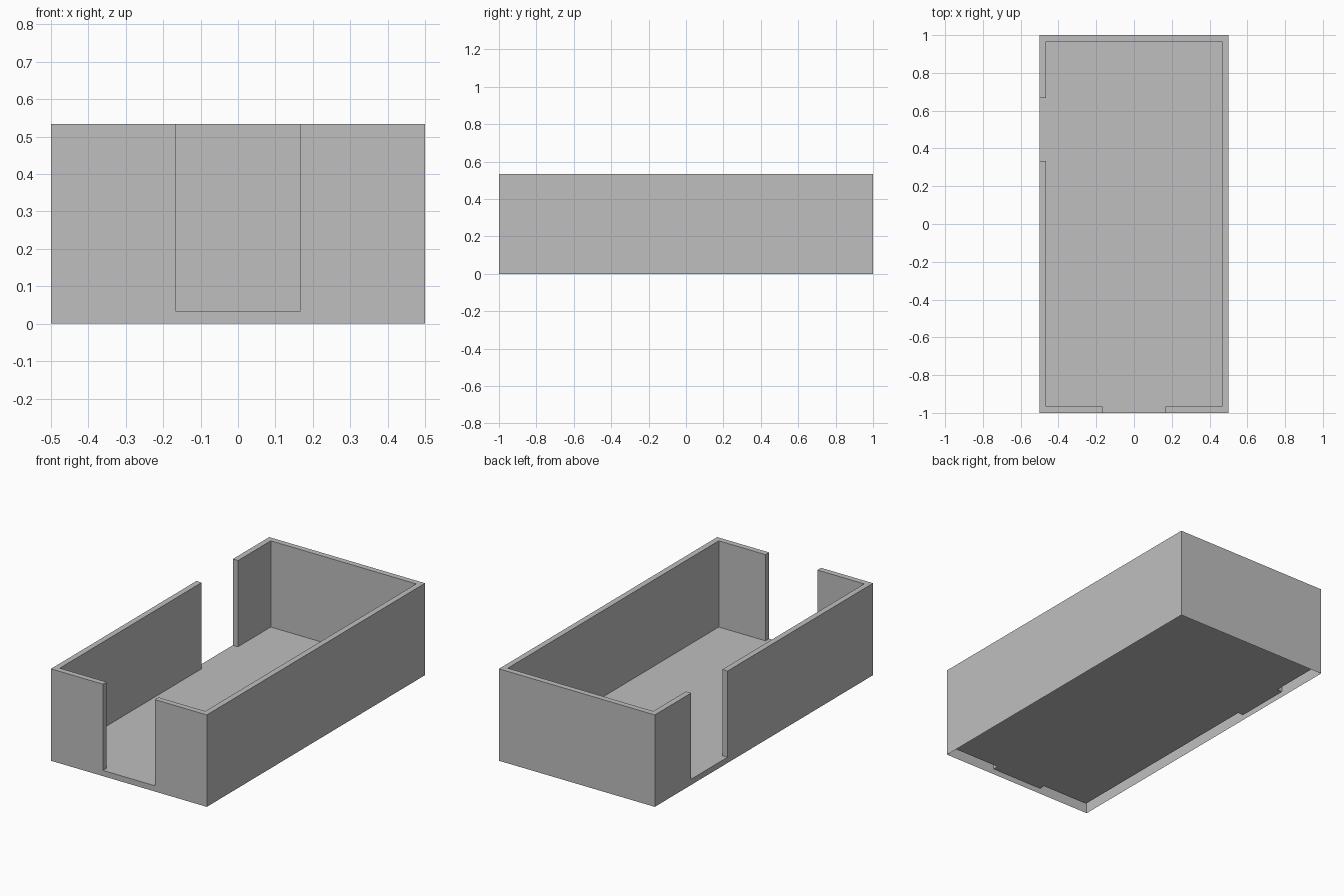
import bpy
import bmesh

cube = bpy.data.objects.get("Cube")
if cube:
    bpy.data.objects.remove(cube, do_unlink=True)

# Main dimensions
W, L, H = 0.5, 1.0, 0.5333      # half width, half length, wall height
T = 0.0333                      # wall thickness and floor level
DOOR = 0.1667                   # half width of each opening
SIDE_Y = 0.5                    # centre of the side opening

# Grid lines of the plan
xs = [-W, -W + T, -DOOR, DOOR, W - T, W]
ys = [-L, -L + T, SIDE_Y - DOOR, SIDE_Y + DOOR, L - T, L]
levels = [0, T, H]
N = len(xs) - 1


def level(i, j):
    """Index of the surface level in a plan cell: outside, floor or rim."""
    if not (0 <= i < N and 0 <= j < N):
        return 0
    front_opening = j == 0 and i == 2
    side_opening = i == 0 and j == 2
    on_rim = i in (0, N - 1) or j in (0, N - 1)
    return 2 if on_rim and not (front_opening or side_opening) else 1


bm = bmesh.new()


def quad(*points):
    bm.faces.new([bm.verts.new(p) for p in points])


def riser(a, b, lo, hi):
    """Vertical faces between two plan points, one per level band."""
    for k in range(lo, hi):
        z0, z1 = levels[k], levels[k + 1]
        quad((*a, z0), (*b, z0), (*b, z1), (*a, z1))


# Floor, thresholds, rims, and the wall faces that join them (open underneath)
for i in range(N):
    for j in range(N):
        x0, x1, y0, y1 = xs[i], xs[i + 1], ys[j], ys[j + 1]
        top = level(i, j)
        z = levels[top]
        quad((x0, y0, z), (x1, y0, z), (x1, y1, z), (x0, y1, z))
        riser((x0, y0), (x1, y0), level(i, j - 1), top)
        riser((x1, y0), (x1, y1), level(i + 1, j), top)
        riser((x1, y1), (x0, y1), level(i, j + 1), top)
        riser((x0, y1), (x0, y0), level(i - 1, j), top)

# Weld, then merge coplanar faces into clean panels
bmesh.ops.remove_doubles(bm, verts=bm.verts, dist=0.0001)
bmesh.ops.dissolve_limit(bm, angle_limit=0.02, verts=bm.verts, edges=bm.edges)

mesh = bpy.data.meshes.new("open_box_walls_and_floor")
bm.to_mesh(mesh)
bm.free()
box = bpy.data.objects.new("open_box_walls_and_floor", mesh)
bpy.context.collection.objects.link(box)

# Plain grey finish
grey = bpy.data.materials.new("light_grey")
grey.use_nodes = True
colour = (0.52, 0.52, 0.52, 1)
grey.diffuse_color = colour
grey.node_tree.nodes["Principled BSDF"].inputs["Base Color"].default_value = colour
mesh.materials.append(grey)
